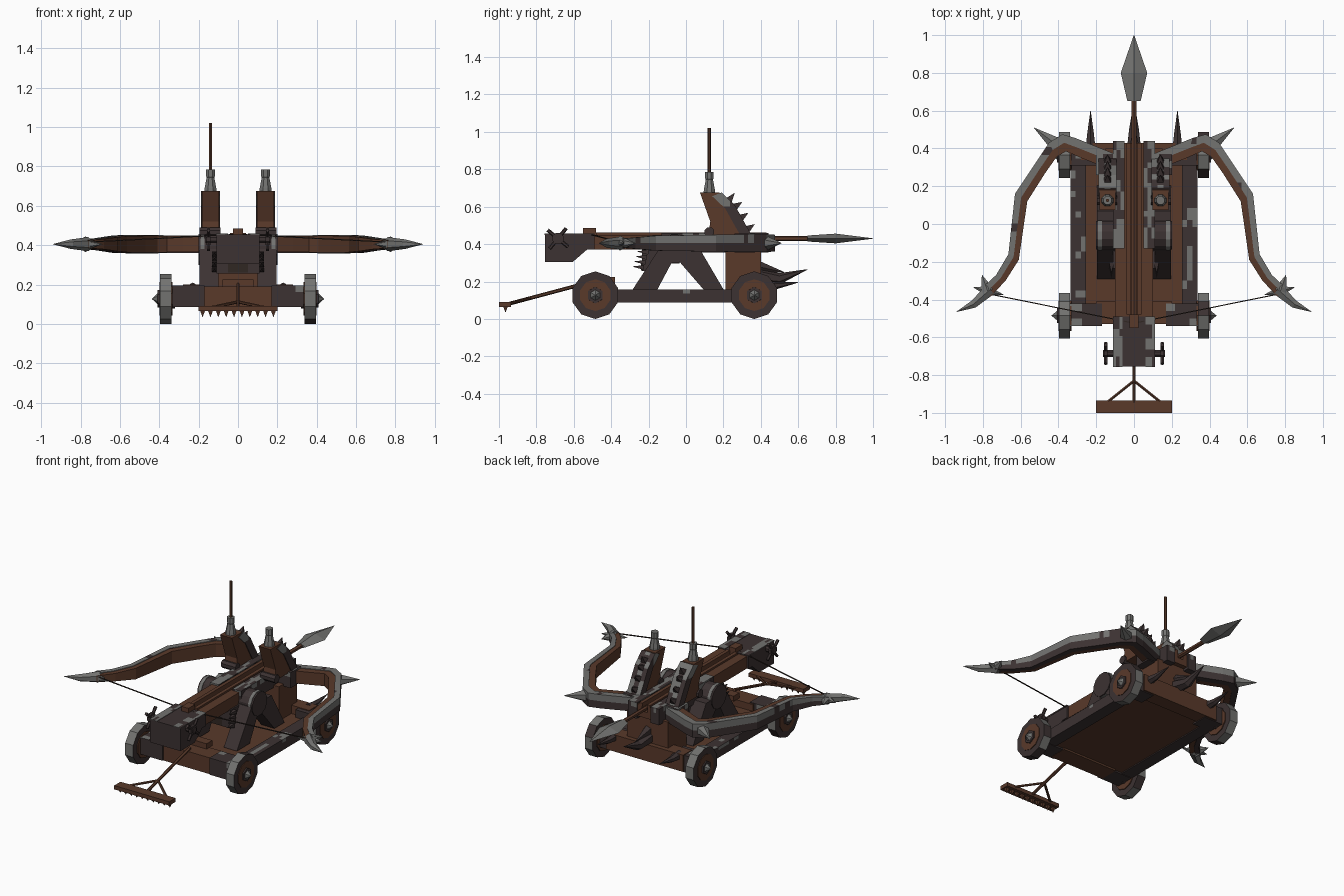
import bpy, bmesh, math, random
from mathutils import Vector

random.seed(4)
if "Cube" in bpy.data.objects:
    bpy.data.objects.remove(bpy.data.objects["Cube"])


def material(name, r, g, b):
    m = bpy.data.materials.new(name)
    m.use_nodes = True
    m.diffuse_color = (r, g, b, 1)
    bsdf = m.node_tree.nodes["Principled BSDF"]
    bsdf.inputs["Base Color"].default_value = (r, g, b, 1)
    bsdf.inputs["Roughness"].default_value = 0.8
    return m


WOOD = material("brown wood", 0.1, 0.041, 0.023)
IRON = material("dark iron", 0.045, 0.032, 0.032)
WORN = material("worn grey iron", 0.17, 0.17, 0.163)
CORD = material("dark cord", 0.03, 0.02, 0.016)


def loft(name, rings, mat, wear=0.0, level=0.7):
    """Skin closed rings, cap the ends, and scatter worn patches on the upper faces."""
    bm = bmesh.new()
    loops = [[bm.verts.new(p) for p in ring] for ring in rings]
    n = len(loops[0])
    for a, b in zip(loops, loops[1:]):
        for i in range(n):
            j = (i + 1) % n
            bm.faces.new((a[i], a[j], b[j], b[i]))
    bm.faces.new(loops[0])
    bm.faces.new(loops[-1])
    if wear:
        pts = [Vector(p) for r in rings for p in r]
        lo = Vector([min(p[k] for p in pts) for k in range(3)])
        size = Vector([max(p[k] for p in pts) for k in range(3)]) - lo
        axis = max(range(2), key=lambda k: size[k])
        cuts = max(3, int(size[axis] / 0.05))
        planes = [(axis, (c + random.uniform(-0.3, 0.3)) / cuts) for c in range(1, cuts)]
        for k, t in planes + [(1 - axis, 0.33), (1 - axis, 0.67), (2, level)]:
            no = Vector([float(i == k) for i in range(3)])
            bmesh.ops.bisect_plane(bm, geom=bm.verts[:] + bm.edges[:] + bm.faces[:],
                                   plane_co=lo + size * t, plane_no=no)
    bmesh.ops.recalc_face_normals(bm, faces=bm.faces[:])
    if wear:
        bm.normal_update()
        for f in bm.faces:
            high = f.normal.z > 0.3 or f.calc_center_median().z > lo.z + size.z * level
            f.material_index = int(high and random.random() < wear)
    me = bpy.data.meshes.new(name)
    bm.to_mesh(me)
    bm.free()
    me.materials.append(mat)
    me.materials.append(WORN)
    ob = bpy.data.objects.new(name, me)
    bpy.context.collection.objects.link(ob)
    return ob


def prism(name, profile, x0, x1, mat, wear=0.0):
    """Side profile of (y, z) points extruded across x."""
    return loft(name, [[(x, y, z) for y, z in profile] for x in (x0, x1)], mat, wear)


def box(name, x, y, z, mat, wear=0.0):
    return prism(name, [(y[0], z[0]), (y[1], z[0]), (y[1], z[1]), (y[0], z[1])], x[0], x[1], mat, wear)


def rod(name, path, radii, mat, sides=6):
    """Round bar or spike along a path."""
    path = [Vector(p) for p in path]
    q = (path[-1] - path[0]).to_track_quat("Z", "Y")
    rings = []
    for p, r in zip(path, radii):
        turn = [math.tau * (i + 0.5) / sides for i in range(sides)]
        rings.append([p + q @ Vector((r * math.cos(a), r * math.sin(a), 0)) for a in turn])
    return loft(name, rings, mat)


def spike(name, a, b, r, mat=WORN, sides=5):
    return rod(name, [a, b], [r, 0.001], mat, sides)


# Chassis
box("deck", (-0.27, 0.27), (-0.5, 0.42), (0.095, 0.145), WOOD)
box("front_board", (-0.2, 0.2), (-0.53, -0.41), (0.083, 0.19), WOOD)
box("rear_board", (-0.28, 0.28), (0.34, 0.43), (0.09, 0.2), WOOD)
box("front_step", (-0.08, 0.08), (-0.44, -0.38), (0.19, 0.225), WOOD)
box("rear_support", (-0.15, 0.15), (0.21, 0.4), (0.14, 0.37), WOOD)
rod("center_horn", [(0, 0.38, 0.235), (0, 0.5, 0.215), (0, 0.65, 0.265)], [0.045, 0.03, 0.001], IRON)
spike("upper_horn", (0, 0.38, 0.28), (0, 0.525, 0.25), 0.035, IRON)

# Main stock with a groove for the bolt
box("stock_base", (-0.1, 0.1), (-0.52, 0.43), (0.37, 0.41), WOOD)
box("trigger_block", (-0.025, 0.025), (-0.55, -0.48), (0.44, 0.485), WOOD)
prism("winch_box", [(-0.755, 0.305), (-0.605, 0.305), (-0.53, 0.37), (-0.49, 0.37),
                    (-0.49, 0.455), (-0.755, 0.455)], -0.11, 0.11, IRON)
rod("winch_axle", [(-0.165, -0.685, 0.43), (0.165, -0.685, 0.43)], [0.02, 0.02], IRON, 8)
box("cog_drum", (-0.11, 0.11), (-0.235, -0.14), (0.255, 0.375), IRON)
box("drum_slot", (-0.05, 0.05), (-0.24, -0.234), (0.26, 0.31), CORD)

# Bolt
rod("bolt_shaft", [(0, -0.5, 0.43), (0, 0.68, 0.43)], [0.014, 0.014], WOOD)
head = [(0.65, 0.035, 0.016), (0.8, 0.07, 0.026), (1.0, 0.001, 0.001)]
loft("bolt_head", [[(w, y, 0.43), (0, y, 0.43 + h), (-w, y, 0.43), (0, y, 0.43 - h)]
                   for y, w, h in head], WORN)

# Rake in front
box("rake_bar", (-0.2, 0.2), (-1.0, -0.935), (0.065, 0.09), WOOD)
for i in range(10):
    x = -0.18 + i * 0.04
    spike("rake_tooth", (x, -0.965, 0.068), (x, -0.965, 0.035), 0.018, WOOD, 4)
rod("rake_handle", [(0, -0.95, 0.08), (0, -0.5, 0.2)], [0.01, 0.01], WOOD)

# Bow outline in plan, with half heights
OUTER = [(0.1, 0.37), (0.31, 0.455), (0.38, 0.475), (0.45, 0.43), (0.53, 0.31),
         (0.63, 0.16), (0.665, -0.16), (0.73, -0.27), (0.8, -0.335)]
INNER = [(0.13, 0.29), (0.28, 0.35), (0.36, 0.385), (0.41, 0.355), (0.47, 0.27),
         (0.565, 0.12), (0.61, -0.19), (0.68, -0.3), (0.76, -0.385)]
HALF = [0.045, 0.045, 0.045, 0.047, 0.047, 0.045, 0.04, 0.03, 0.024]
BOW_Z = 0.405


def bow_ring(s, i, u0, u1, extra):
    """Rectangular section at outline point i, from depth u0 to u1."""
    a, b = Vector(INNER[i]), Vector(OUTER[i])
    p, q = a.lerp(b, u0), a.lerp(b, u1)
    h = HALF[i] + extra
    return [(s * v.x, v.y, BOW_Z + k * h) for v, k in ((p, -1), (q, -1), (q, 1), (p, 1))]


BACK = [(0.19, 0.676), (0.26, 0.61), (0.31, 0.52), (0.35, 0.45)]

# Everything that repeats on both sides
for s, side in ((1, "left"), (-1, "right")):
    def sx(a, b):
        return (s * a, s * b)

    # Frame rails and beam ends
    box(side + "_rail", sx(0.255, 0.335), (-0.5, 0.4), (0.088, 0.158), IRON, 0.17)
    box(side + "_front_beam", sx(0.17, 0.345), (-0.54, -0.42), (0.085, 0.195), IRON, 0.2)
    box(side + "_rear_beam", sx(0.2, 0.345), (0.31, 0.42), (0.085, 0.195), IRON, 0.2)
    rod(side + "_rear_horn", [(s * 0.23, 0.4, 0.18), (s * 0.23, 0.48, 0.178), (s * 0.23, 0.6, 0.195)],
        [0.03, 0.02, 0.001], IRON)

    # Wheels
    for y, end in ((-0.485, "front"), (0.365, "rear")):
        def wheel_part(part, x0, x1, r0, r1, mat, sides=10):
            return rod(f"{side}_{end}_{part}", [(s * x0, y, 0.127), (s * x1, y, 0.127)], [r0, r1], mat, sides)
        rim = wheel_part("rim", 0.338, 0.396, 0.127, 0.127, IRON)
        for f in rim.data.polygons:
            f.material_index = int(len(f.vertices) == 4 and random.random() < 0.8)
        wheel_part("wheel_face", 0.332, 0.4, 0.085, 0.085, WOOD)
        wheel_part("hub", 0.32, 0.408, 0.05, 0.044, IRON, 6)
        wheel_part("hub_spike", 0.402, 0.437, 0.034, 0.001, WORN, 6)

    # Stock sides
    box(side + "_stock_rail", sx(0.02, 0.1), (-0.52, 0.43), (0.405, 0.45), WOOD)
    box(side + "_groove_strip", sx(0.017, 0.04), (-0.48, 0.43), (0.445, 0.462), WOOD)
    box(side + "_stock_plate", sx(0.05, 0.112), (-0.13, 0.44), (0.355, 0.46), IRON, 0.55)

    # Pivot frame
    prism(side + "_front_leg", [(-0.29, 0.15), (-0.157, 0.15), (-0.077, 0.3), (-0.05, 0.38), (-0.14, 0.38)],
          s * 0.1, s * 0.195, IRON)
    prism(side + "_rear_leg", [(0.1, 0.15), (0.205, 0.15), (0.07, 0.38), (-0.05, 0.38), (-0.03, 0.3)],
          s * 0.1, s * 0.195, IRON)
    rod(side + "_pivot", [(s * 0.1, -0.06, 0.375), (s * 0.2, -0.06, 0.375)], [0.078, 0.078], IRON, 12)
    rod(side + "_pivot_band", [(s * 0.17, -0.06, 0.375), (s * 0.19, -0.06, 0.375)], [0.082, 0.082], WORN, 12)
    for k in range(4):
        z = 0.275 + k * 0.027
        y = -0.225 + k * 0.008
        spike(side + "_leg_tooth", (s * 0.12, y, z), (s * 0.12, y - 0.06, z + 0.005), 0.018, IRON, 4)

    # Winch plates and handles
    box(side + "_winch_plate", sx(0.06, 0.112), (-0.757, -0.49), (0.449, 0.458), IRON, 0.65)
    rod(side + "_winch_collar", [(s * 0.14, -0.685, 0.43), (s * 0.16, -0.685, 0.43)], [0.032, 0.032], IRON, 8)
    for dy, dz in ((0.045, 0.055), (-0.055, 0.045)):
        rod(side + "_winch_spoke", [(s * 0.15, -0.685 - dy, 0.43 - dz), (s * 0.15, -0.685 + dy, 0.43 + dz)],
            [0.01, 0.01], IRON)

    # Spiked tower
    prism(side + "_tower", [(0.075, 0.675), (0.18, 0.675), (0.25, 0.6), (0.3, 0.52), (0.335, 0.45),
                            (0.12, 0.45), (0.13, 0.52)], s * 0.097, s * 0.183, WOOD)
    prism(side + "_tower_plate", BACK + [(y - 0.05, z - 0.02) for y, z in reversed(BACK)],
          s * 0.092, s * 0.188, IRON, 0.6)
    for (y0, z0), (y1, z1), stops in zip(BACK, BACK[1:], ((0.6,), (0.1, 0.75), (0.55,))):
        d = Vector((z0 - z1, y1 - y0)).normalized()
        for t in stops:
            y, z = y0 + (y1 - y0) * t, z0 + (z1 - z0) * t
            spike(side + "_tower_spike", (s * 0.14, y - d.x * 0.01, z - d.y * 0.01),
                  (s * 0.14, y + d.x * 0.04, z + d.y * 0.05), 0.03, IRON, 4)
    rod(side + "_tower_bolt", [(s * 0.09, 0.125, 0.465), (s * 0.195, 0.125, 0.465)], [0.027, 0.027], IRON, 8)
    rod(side + "_tower_cap", [(s * 0.14, 0.125, z) for z in (0.67, 0.69, 0.745, 0.75, 0.785)],
        [0.034, 0.032, 0.021, 0.024, 0.024], WORN, 8)

    # Bow arm
    steps = range(len(HALF))
    box(side + "_bow_socket", sx(0.085, 0.2), (0.26, 0.37), (0.355, 0.457), IRON, 0.5)
    loft(side + "_bow_wood", [bow_ring(s, i, 0, 0.55, -0.004) for i in steps], WOOD)
    loft(side + "_bow_iron", [bow_ring(s, i, 0.5, 1, 0) for i in steps], IRON, 0.9, 0.52)
    spike(side + "_bow_spike", (s * 0.41, 0.42, BOW_Z), (s * 0.53, 0.51, BOW_Z), 0.045, WORN, 6)
    rod(side + "_bow_tip", [(s * 0.76, -0.345, BOW_Z), (s * 0.85, -0.425, BOW_Z), (s * 0.94, -0.465, BOW_Z)],
        [0.036, 0.024, 0.001], WORN, 6)
    for tip, r in (((0.805, -0.27), 0.04), ((0.69, -0.375), 0.03), ((0.85, -0.335), 0.03)):
        spike(side + "_tip_spike", (s * 0.775, -0.355, BOW_Z), (s * tip[0], tip[1], BOW_Z), r, WORN, 6)
    rod(side + "_string", [(s * 0.77, -0.37, 0.415), (0, -0.525, 0.455)], [0.004, 0.004], CORD, 4)
    rod(side + "_rake_brace", [(s * 0.15, -0.95, 0.08), (0, -0.83, 0.112)], [0.008, 0.008], WOOD)

# Tall pole on one tower
rod("pole", [(-0.14, 0.125, 0.77), (-0.14, 0.125, 1.02)], [0.009, 0.009], WOOD)
